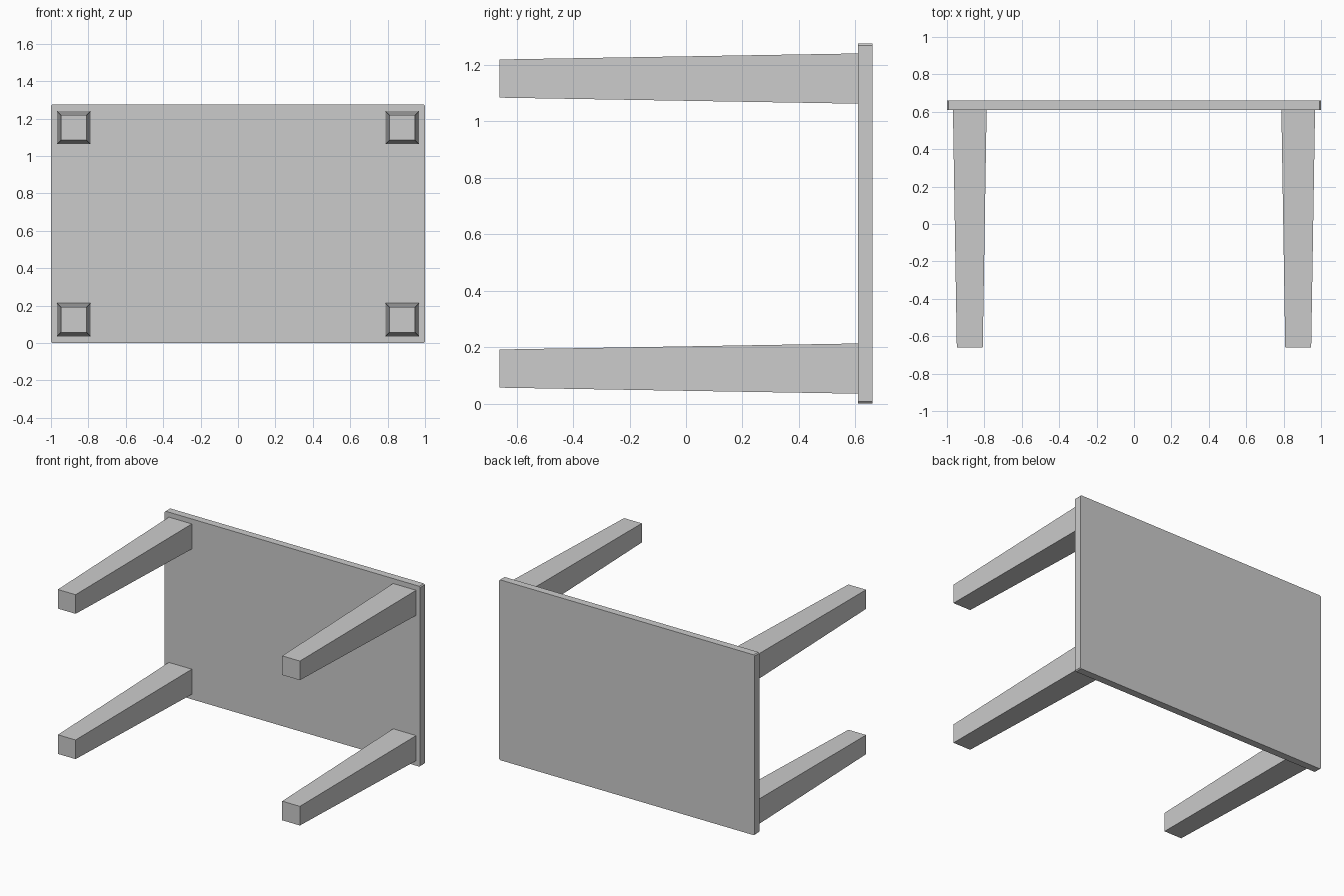
import bpy
import bmesh
from mathutils import Vector

cube = bpy.data.objects.get("Cube")
if cube:
    bpy.data.objects.remove(cube, do_unlink=True)

BACK, INNER, FOOT = 0.661, 0.609, -0.661
MID_Z = 0.638

grey = bpy.data.materials.new("plain grey")
grey.use_nodes = True
colour = (0.6, 0.6, 0.6, 1)
grey.diffuse_color = colour
grey.node_tree.nodes["Principled BSDF"].inputs["Base Color"].default_value = colour


def block(name, centre, size, shape):
    """Box of the given size, adjusted by a bmesh function."""
    bm = bmesh.new()
    bmesh.ops.create_cube(bm, size=1)
    bmesh.ops.scale(bm, vec=size, verts=bm.verts)
    shape(bm)
    mesh = bpy.data.meshes.new(name)
    bm.to_mesh(mesh)
    bm.free()
    mesh.materials.append(grey)
    obj = bpy.data.objects.new(name, mesh)
    obj.location = centre
    bpy.context.collection.objects.link(obj)


def clip_corners(bm):
    """Tiny chamfer on the four corner edges that run through the thickness."""
    corners = [e for e in bm.edges
               if abs((e.verts[0].co - e.verts[1].co).normalized().y) > 0.9]
    bmesh.ops.bevel(bm, geom=corners, offset=0.007, segments=1, affect='EDGES')


def taper(bm):
    """Narrow the foot end of a leg."""
    foot = [v for v in bm.verts if v.co.y < 0]
    bmesh.ops.scale(bm, vec=Vector((0.77, 1, 0.76)), verts=foot)


# Table top, standing on its long edge
block("table_top", (0, (BACK + INNER) / 2, MID_Z),
      (2, BACK - INNER, 2 * MID_Z), clip_corners)

# Four tapered legs pointing forward
for side, sx in (("left", 1), ("right", -1)):
    for level, sz in (("upper", 1), ("lower", -1)):
        block(f"{level}_{side}_leg",
              (sx * 0.878, (INNER + FOOT) / 2, MID_Z + sz * 0.514),
              (0.18, INNER - FOOT, 0.178), taper)
